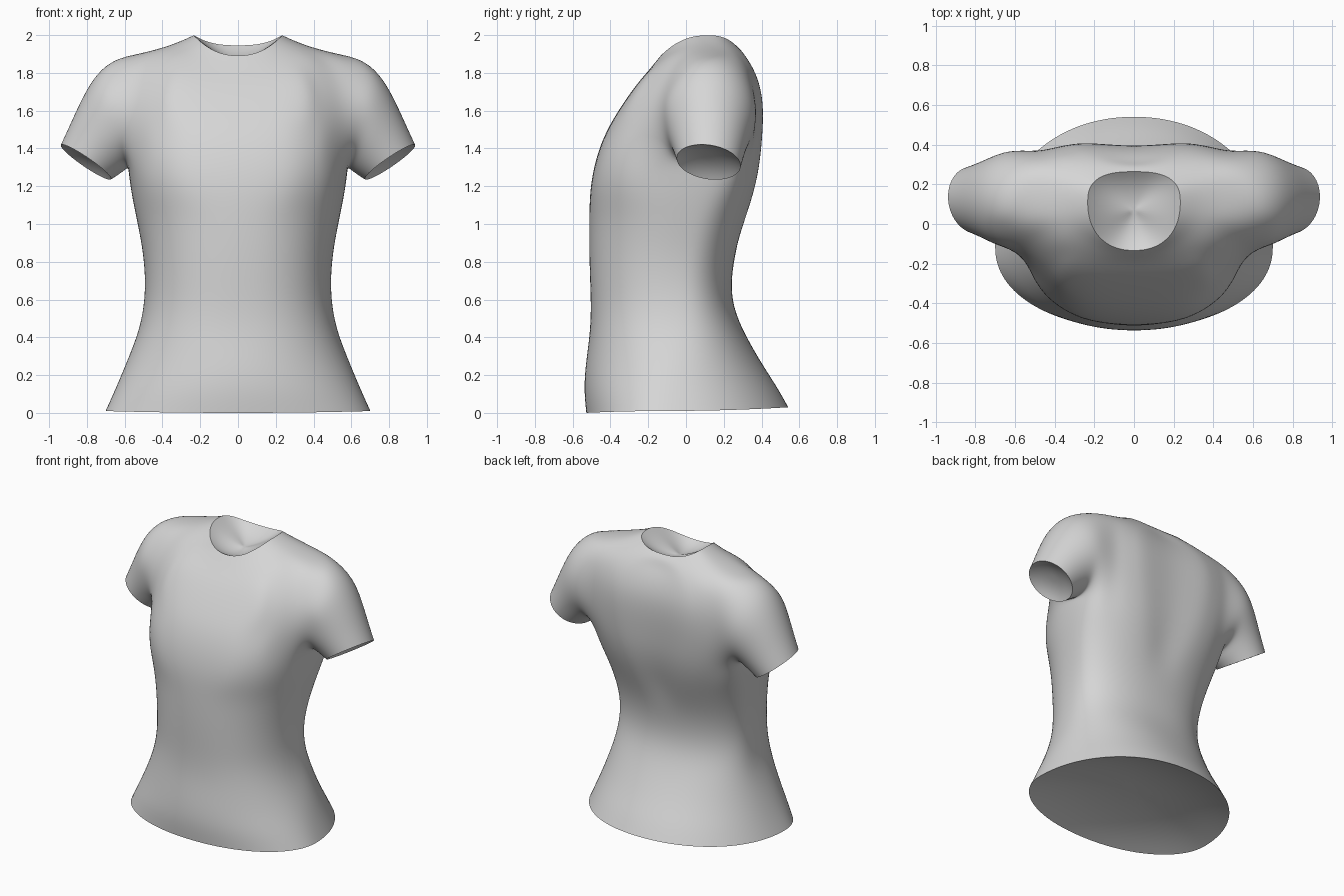
import bpy, bmesh, math
from mathutils import Vector

if "Cube" in bpy.data.objects:
    bpy.data.objects.remove(bpy.data.objects["Cube"])

# Torso levels: side x, y, z | front y, z | back y, z
LEVELS = [
    (.705, -.12, .01, -.53, .00, .545, .03),
    (.655, -.10, .12, -.543, .12, .49, .13),
    (.60, -.07, .25, -.535, .25, .41, .25),
    (.53, -.04, .42, -.51, .42, .31, .42),
    (.50, -.03, .56, -.505, .56, .25, .56),
    (.492, -.03, .70, -.51, .70, .238, .70),
    (.505, .00, .86, -.515, .86, .265, .86),
    (.54, .04, 1.03, -.515, 1.03, .325, 1.02),
    (.57, .08, 1.16, -.512, 1.15, .365, 1.15),
    (.585, .10, 1.27, -.50, 1.25, .395, 1.28),
    (.575, .11, 1.42, -.475, 1.36, .41, 1.42),
    (.57, .11, 1.58, -.43, 1.48, .42, 1.58),
    (.57, .11, 1.74, -.36, 1.60, .41, 1.70),
    (.55, .11, 1.90, -.27, 1.73, .375, 1.80),
    (.44, .12, 1.922, -.20, 1.81, .335, 1.87),
    (.33, .12, 1.955, -.16, 1.86, .295, 1.92),
    (.235, .11, 2.0, -.135, 1.89, .265, 1.945),
]
# Squareness of the back and front halves at the upper levels
BACK_SQUARE = {8: 2.6, 9: 3.0, 10: 3.4, 11: 3.7, 12: 3.8, 13: 3.6, 14: 3.0, 15: 2.8, 16: 2.7}
FRONT_SQUARE = {8: 2.6, 9: 2.8, 10: 2.9, 11: 3.0, 12: 3.0, 13: 2.8}
COLS = 16                      # columns on one half, front to back
ROW0, ROW1 = 9, 13             # armhole rows
COL0, COL1 = 6, 12             # armhole columns

# Sleeve rings: top x, z | bottom x, z | centre y | half depth
SLEEVE = [
    (.655, 1.893, .575, 1.30, .115, .272),
    (.755, 1.815, .595, 1.28, .12, .244),
    (.83, 1.675, .615, 1.265, .12, .215),
    (.887, 1.54, .64, 1.25, .12, .193),
    (.94, 1.42, .67, 1.235, .12, .172),
]
AXIS = Vector((.565, 0, -.825))


def power(v, e):
    return math.copysign(abs(v) ** e, v)


def torso_point(row, col):
    sx, sy, sz, fy, fz, by, bz = LEVELS[row]
    a = math.radians(-90 + 180 * col / COLS)
    n = 2.1 if row < 3 else 2.3 if row < 8 else 2.55 if row < 15 else 2.25
    n = (BACK_SQUARE if a > 0 else FRONT_SQUARE).get(row, n)
    x = 0 if col in (0, COLS) else sx * power(math.cos(a), 2 / n)
    s = power(math.sin(a), 2 / n)
    y = sy + abs(s) * ((by if s > 0 else fy) - sy)
    w = math.cos(a) ** 2
    z = sz * w + (bz if s > 0 else fz) * (1 - w)
    # spine groove
    if s > 0 and 7 <= row <= 14:
        y -= .03 * math.exp(-(x / .1) ** 2)
    return Vector((x, y, z))


bm = bmesh.new()


def cap(rim, centre, depth, closed):
    """Dished lining that closes an opening; its rim is kept sharp."""
    rings = []
    for k in (1, .98, .8, .55, .28):
        sink = depth * (1 - k ** 2.5)
        rings.append([bm.verts.new(centre + (p - centre) * k + sink) for p in rim])
    tip = bm.verts.new(centre + depth)
    n = len(rim)
    for i in range(n if closed else n - 1):
        j = (i + 1) % n
        for a, b in zip(rings, rings[1:]):
            bm.faces.new((a[i], a[j], b[j], b[i]))
        bm.faces.new((rings[-1][i], rings[-1][j], tip))


# Torso half with an open armhole
grid = [[bm.verts.new(torso_point(r, c)) for c in range(COLS + 1)] for r in range(len(LEVELS))]
for r in range(len(LEVELS) - 1):
    for c in range(COLS):
        if not (ROW0 <= r < ROW1 and COL0 <= c < COL1):
            bm.faces.new((grid[r][c], grid[r][c + 1], grid[r + 1][c + 1], grid[r + 1][c]))

# Armhole loop from the lower front corner
loop = [grid[ROW0][c] for c in range(COL0, COL1)]
loop += [grid[r][COL1] for r in range(ROW0, ROW1)]
loop += [grid[ROW1][c] for c in range(COL1, COL0, -1)]
loop += [grid[r][COL0] for r in range(ROW1, ROW0, -1)]

# Round the armhole corners
for v in (grid[ROW0][COL0], grid[ROW0][COL1], grid[ROW1][COL0]):
    v.co.y += (.11 - v.co.y) * .08
    v.co.z += (1.58 - v.co.z) * .10

# Sleeve rings grown from the armhole, the cuff turned a little forward
count = len(loop)
angles = [-math.pi / 2 + (i - (COL1 - COL0) / 2) * math.tau / count for i in range(count)]
prev = loop
for k, (tx, tz, bx, bz, cy, depth) in enumerate(SLEEVE):
    ring = []
    for a in angles:
        s, c = math.sin(a), math.cos(a)
        p = Vector(((tx + bx) / 2 + s * (tx - bx) / 2, cy + depth * c,
                    (tz + bz) / 2 + s * (tz - bz) / 2))
        ring.append(bm.verts.new(p + AXIS * (.025 * c * k / 4)))
    for i in range(count):
        j = (i + 1) % count
        bm.faces.new((prev[i], prev[j], ring[j], ring[i]))
    prev = ring


def relax(steps, factor, rule):
    verts = [v for v in bm.verts if not v.is_boundary and rule(v.co)]
    for _ in range(steps):
        bmesh.ops.smooth_vert(bm, verts=verts, factor=factor,
                              use_axis_x=True, use_axis_y=True, use_axis_z=True)


# Relax the join between sleeve and torso, more so at the chest
relax(2, .3, lambda p: p.x > .3 and p.z > 1.15)
relax(5, .45, lambda p: .38 < p.x < .68 and p.y < -.02 and 1.4 < p.z < 1.88)
bmesh.ops.recalc_face_normals(bm, faces=bm.faces)

# Linings across the hem, neck and cuffs
cap([v.co.copy() for v in grid[0]], Vector((0, 0, .015)), Vector((0, 0, .10)), False)
cap([v.co.copy() for v in reversed(grid[-1])], Vector((0, .07, 1.93)), Vector((0, 0, -.065)), False)
cap([v.co.copy() for v in reversed(prev)], Vector((.805, .12, 1.3275)), AXIS * -.04, True)
for f in bm.faces:
    f.smooth = True

mesh = bpy.data.meshes.new("shirt")
bm.to_mesh(mesh)
bm.free()
shirt = bpy.data.objects.new("shirt", mesh)
bpy.context.collection.objects.link(shirt)

grey = bpy.data.materials.new("light grey cloth")
grey.diffuse_color = (.67, .67, .67, 1)
grey.use_nodes = True
grey.node_tree.nodes["Principled BSDF"].inputs["Base Color"].default_value = grey.diffuse_color
mesh.materials.append(grey)

# Mirror the other half and smooth the cloth
mirror = shirt.modifiers.new("mirror", "MIRROR")
mirror.use_clip = True
mirror.merge_threshold = .002
subsurf = shirt.modifiers.new("smooth", "SUBSURF")
subsurf.levels = subsurf.render_levels = 2
